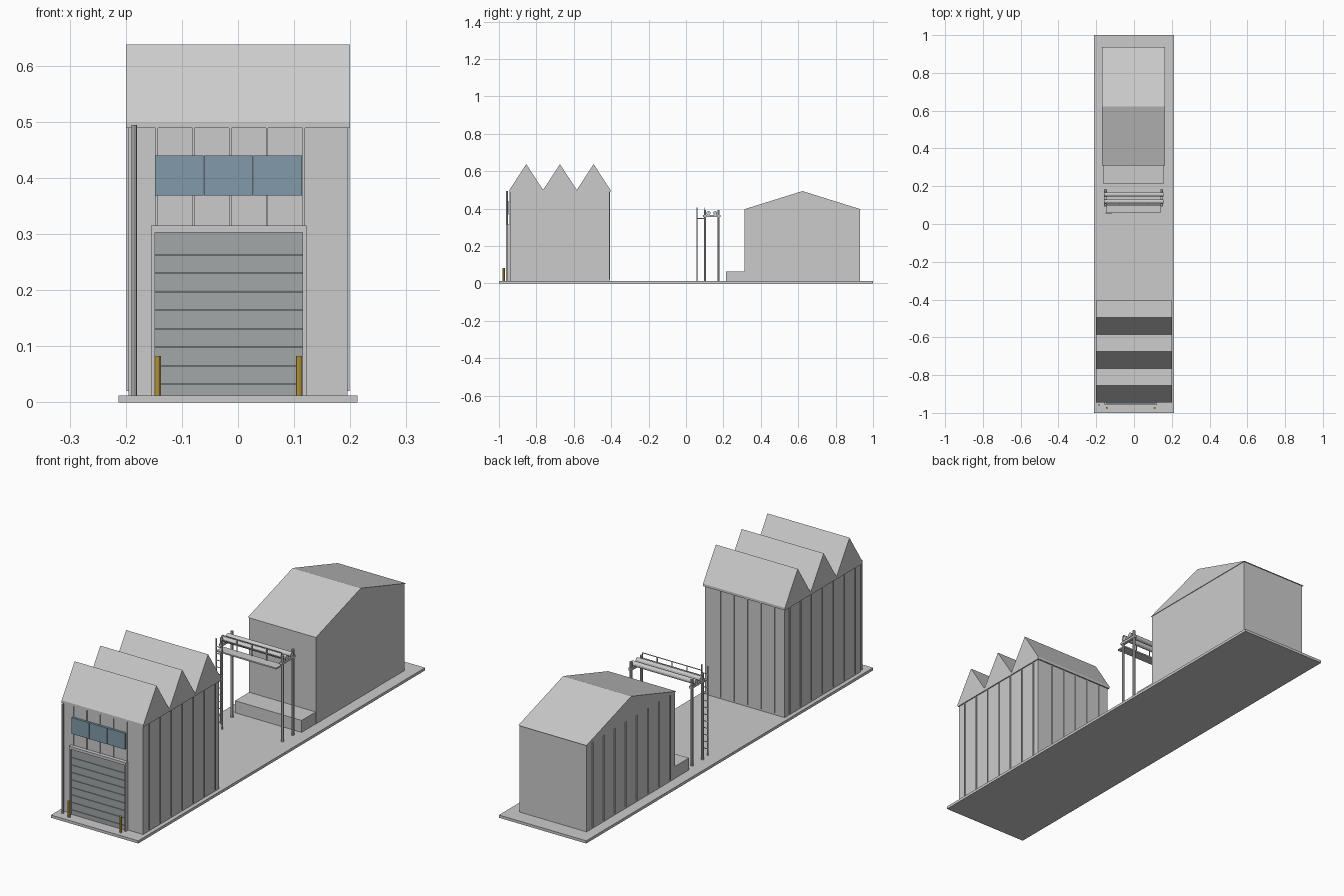
import bpy, bmesh
from mathutils import Vector

if "Cube" in bpy.data.objects:
    bpy.data.objects.remove(bpy.data.objects["Cube"])


def material(name, col):
    m = bpy.data.materials.new(name)
    m.diffuse_color = (*col, 1)
    m.use_nodes = True
    m.node_tree.nodes["Principled BSDF"].inputs["Base Color"].default_value = m.diffuse_color
    return m


YELLOW = material("safety_yellow", (0.72, 0.48, 0.08))
GLASS = material("blue_glass", (0.22, 0.33, 0.40))
DOOR = material("door_grey", (0.36, 0.39, 0.39))


def finish(name, bm, mat=None):
    bmesh.ops.recalc_face_normals(bm, faces=bm.faces[:])
    me = bpy.data.meshes.new(name)
    bm.to_mesh(me)
    bm.free()
    ob = bpy.data.objects.new(name, me)
    bpy.context.collection.objects.link(ob)
    if mat:
        me.materials.append(mat)
    return ob


def boxes(name, items, mat=None):
    """Each item is (x0, x1, y0, y1, z0, z1)."""
    bm = bmesh.new()
    for x0, x1, y0, y1, z0, z1 in items:
        vs = bmesh.ops.create_cube(bm, size=1)["verts"]
        for v in vs:
            v.co = Vector(((x0 + x1) / 2 + v.co.x * (x1 - x0),
                           (y0 + y1) / 2 + v.co.y * (y1 - y0),
                           (z0 + z1) / 2 + v.co.z * (z1 - z0)))
    return finish(name, bm, mat)


def rods(name, items, r, sides=8, mat=None):
    """Each item is a pair of end points."""
    bm = bmesh.new()
    for a, b in items:
        a, b = Vector(a), Vector(b)
        d = b - a
        vs = bmesh.ops.create_cone(bm, cap_ends=True, segments=sides, radius1=r,
                                   radius2=r, depth=d.length)["verts"]
        q = d.to_track_quat('Z', 'Y')
        for v in vs:
            v.co = q @ v.co + (a + b) / 2
    return finish(name, bm, mat)


def extrude_x(name, profile, x0, x1):
    """Extrude a (y, z) profile along x."""
    bm = bmesh.new()
    f = bm.faces.new([bm.verts.new((x0, y, z)) for y, z in profile])
    ext = bmesh.ops.extrude_face_region(bm, geom=[f])["geom"]
    bmesh.ops.translate(bm, vec=(x1 - x0, 0, 0),
                        verts=[g for g in ext if isinstance(g, bmesh.types.BMVert)])
    return finish(name, bm)


G = 0.012
boxes("ground_slab", [(-0.213, 0.213, -1, 1, 0, G)])

# Front hall with three-ridge roof
Y0, Y1, W = -0.94, -0.41, 0.195
boxes("front_hall_walls", [(-W, W, Y0, Y1, G, 0.49)])
boxes("front_hall_eaves", [(-0.2, 0.2, -0.944, -0.404, 0.489, 0.5)])
bay = 0.54 / 3
for i in range(3):
    a = -0.944 + i * bay
    extrude_x(f"roof_ridge_{i + 1}", [(a, 0.5), (a + bay, 0.5), (a + bay / 2, 0.638)], -0.2, 0.2)

# Cladding ribs on all sides of the front hall
ribs = []
for i in range(7):
    y = -0.90 + i * 0.0765
    for s in (-1, 1):
        xa, xb = sorted((s * W, s * 0.199))
        ribs.append((xa, xb, y - 0.002, y + 0.002, 0.02, 0.49))
for i in range(5):
    x = -0.145 + i * 0.0655
    ribs.append((x - 0.002, x + 0.002, Y0 - 0.004, Y0, 0.02, 0.49))
    ribs.append((x - 0.002, x + 0.002, Y1, Y1 + 0.004, 0.02, 0.49))
boxes("front_hall_ribs", ribs)

# Roller door, frame and window strip
boxes("roller_door", [(-0.148, 0.115, -0.948, Y0, G, 0.303)], DOOR)
boxes("door_slats", [(-0.148, 0.115, -0.951, -0.947, 0.031 + i * 0.033, 0.0335 + i * 0.033)
                     for i in range(8)], DOOR)
boxes("door_frame", [(-0.155, -0.148, -0.957, Y0, G, 0.303),
                     (0.115, 0.122, -0.957, Y0, G, 0.303),
                     (-0.155, 0.122, -0.957, Y0, 0.303, 0.315)])
pane = 0.263 / 3
boxes("window_strip", [(-0.148 + i * pane, -0.148 + (i + 1) * pane - 0.001, -0.950, Y0, 0.369, 0.44)
                       for i in range(3)], GLASS)

# Downpipe and bollards
rods("downpipe", [((-0.185, -0.958, G), (-0.185, -0.958, 0.494))], 0.005)
rods("bollards", [((x, -0.974, G), (x, -0.974, 0.083)) for x in (-0.143, 0.109)],
     0.0058, 10, YELLOW)

# Rear hall with simple gable and loading dock
boxes("rear_hall_walls", [(-0.166, 0.161, 0.313, 0.93, G, 0.397)])
extrude_x("rear_hall_roof", [(0.309, 0.396), (0.936, 0.396), (0.6225, 0.494)], -0.169, 0.164)
boxes("rear_hall_ribs", [(-0.17, -0.166, 0.349 + i * 0.077, 0.353 + i * 0.077, 0.02, 0.396)
                         for i in range(8)])
boxes("loading_dock", [(-0.165, 0.16, 0.215, 0.313, G, 0.065)])

# Pipe gantry: posts, cross beams, pipes
EX = (-0.151, 0.146)
rods("gantry_posts", [((x, y, G), (x, y, 0.392)) for x in EX for y in (0.102, 0.174)], 0.006)
boxes("gantry_cross_beams", [(x - 0.007, x + 0.007, 0.092, 0.184, 0.355, 0.365) for x in EX])
rods("large_pipes", [((-0.16, y, 0.376), (0.155, y, 0.376)) for y in (0.120, 0.156)], 0.011, 12)

# Walkway with handrail
boxes("walkway", [(-0.148, 0.143, 0.062, 0.106, 0.344, 0.350)])
rails = [((-0.148, 0.1, z), (0.143, 0.1, z)) for z in (0.38, 0.403)]
rails += [((-0.148 + i * 0.0728, 0.1, 0.35), (-0.148 + i * 0.0728, 0.1, 0.403)) for i in range(5)]
rods("handrail", rails, 0.0022, 6)

# Access ladder
LX = (-0.148, -0.118)
rods("ladder_stiles", [((x, 0.058, G), (x, 0.058, 0.405)) for x in LX], 0.003, 6)
rods("ladder_rungs", [((LX[0], 0.058, 0.04 + i * 0.03), (LX[1], 0.058, 0.04 + i * 0.03))
                      for i in range(12)], 0.002, 6)
